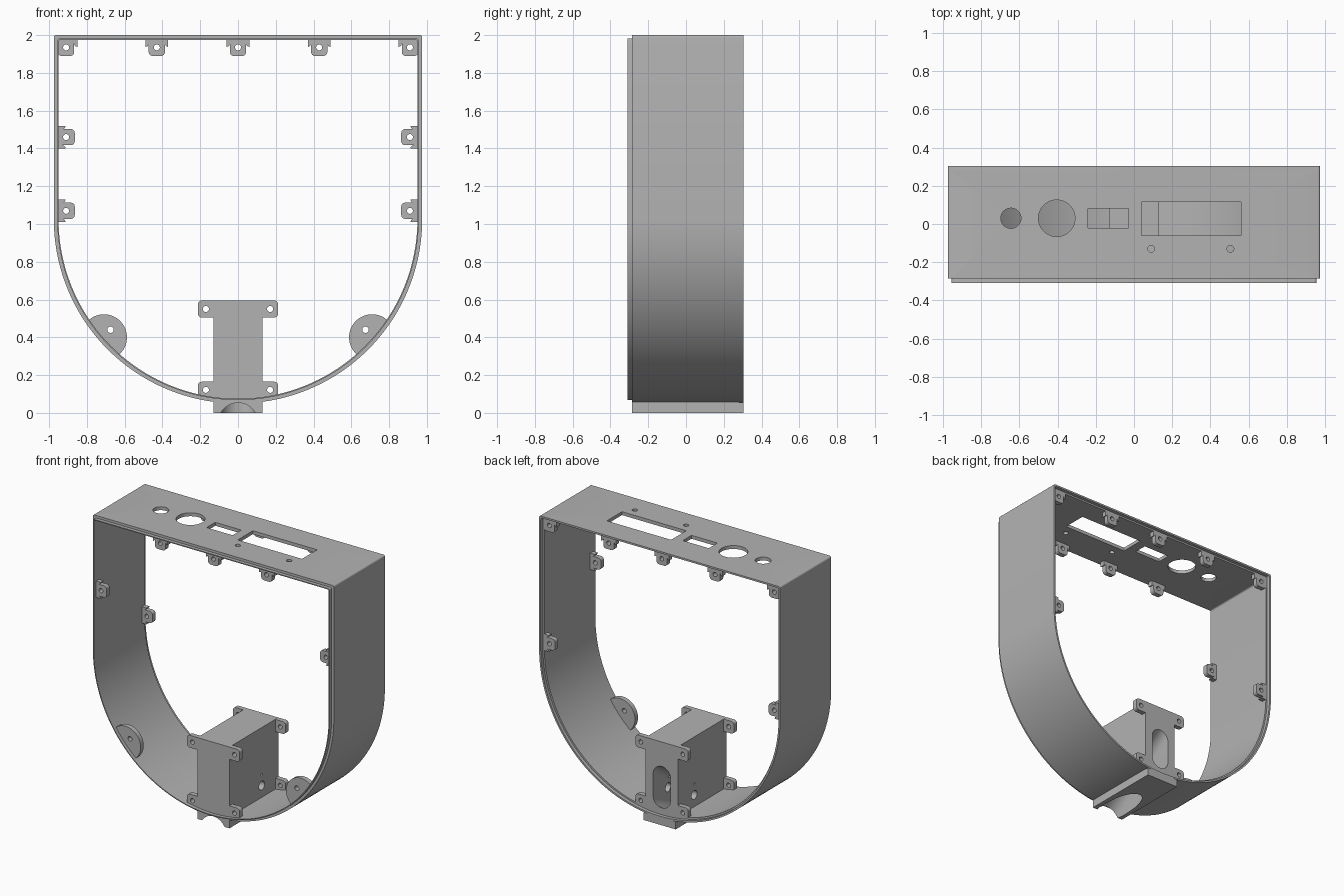
import bpy, bmesh
from math import sin, cos, pi, radians
from mathutils import Vector, Matrix

cube = bpy.data.objects.get("Cube")
if cube:
    bpy.data.objects.remove(cube, do_unlink=True)

grey = bpy.data.materials.new("plain_grey")
grey.use_nodes = True
grey.diffuse_color = (0.45, 0.45, 0.45, 1)
grey.node_tree.nodes["Principled BSDF"].inputs["Base Color"].default_value = grey.diffuse_color

ARC_Z = 1.025             # centre height of the round lower half
FRONT, BACK = -0.285, 0.305
INNER = 0.95              # half width inside the wall
REAR_SEAT = BACK - 0.025  # depth of the step inside the rear edge


def arc(cx, cz, r, a0, a1, n):
    """Points along an arc, angles in degrees."""
    return [(cx + r * cos(radians(a0 + (a1 - a0) * i / n)),
             cz + r * sin(radians(a0 + (a1 - a0) * i / n))) for i in range(n + 1)]


def circle(cx, cz, r, n=24):
    return arc(cx, cz, r, 0, 360, n)[:-1]


def rounded(x0, x1, z0, z1, r):
    return (arc(x1 - r, z1 - r, r, 0, 90, 6) + arc(x0 + r, z1 - r, r, 90, 180, 6)
            + arc(x0 + r, z0 + r, r, 180, 270, 6) + arc(x1 - r, z0 + r, r, 270, 360, 6))


def outline(w):
    """Flat top with tight corners, straight sides, half-round bottom."""
    top, r = ARC_Z + w, 0.012
    return (arc(w - r, top - r, r, 0, 90, 5) + arc(-w + r, top - r, r, 90, 180, 5)
            + arc(0, ARC_Z, w, 180, 360, 96))


def smooth(ob):
    bpy.ops.object.select_all(action="DESELECT")
    ob.select_set(True)
    bpy.context.view_layer.objects.active = ob
    bpy.ops.object.shade_smooth_by_angle(angle=radians(30))


def plate(name, loops, y0, y1):
    """Solid of an outline (with any holes) in x-z, running from y0 to y1."""
    curve = bpy.data.curves.new(name, "CURVE")
    curve.dimensions, curve.fill_mode = "2D", "BOTH"
    curve.extrude = (y1 - y0) / 2
    for loop in loops:
        spline = curve.splines.new("POLY")
        spline.points.add(len(loop) - 1)
        spline.use_cyclic_u = True
        for p, (x, z) in zip(spline.points, loop):
            p.co = (x, z, 0, 1)
    temp = bpy.data.objects.new(name, curve)
    bpy.context.collection.objects.link(temp)
    bpy.context.view_layer.update()
    mesh = bpy.data.meshes.new_from_object(temp)
    bpy.data.objects.remove(temp)
    bm = bmesh.new()
    bm.from_mesh(mesh)
    bmesh.ops.remove_doubles(bm, verts=bm.verts, dist=1e-5)
    turn = Matrix.Translation((0, (y0 + y1) / 2, 0)) @ Matrix.Rotation(pi / 2, 4, "X")
    bm.transform(turn)
    bmesh.ops.recalc_face_normals(bm, faces=bm.faces)
    return finish(name, bm)


def finish(name, bm):
    mesh = bpy.data.meshes.new(name)
    bm.to_mesh(mesh)
    bm.free()
    mesh.materials.append(grey)
    ob = bpy.data.objects.new(name, mesh)
    bpy.context.collection.objects.link(ob)
    smooth(ob)
    return ob


def cylinder(name, loc, r, depth, axis):
    bm = bmesh.new()
    bmesh.ops.create_cone(bm, cap_ends=True, segments=32, radius1=r, radius2=r, depth=depth)
    if axis == "x":
        bm.transform(Matrix.Rotation(pi / 2, 4, "Y"))
    bm.transform(Matrix.Translation(loc))
    return finish(name, bm)


def cut(ob, cutters):
    for c in cutters:
        mod = ob.modifiers.new("cut", "BOOLEAN")
        mod.operation, mod.solver, mod.object = "DIFFERENCE", "EXACT", c
        c.hide_render = True
        c.hide_set(True)
    bpy.context.view_layer.update()
    deps = bpy.context.evaluated_depsgraph_get()
    mesh = bpy.data.meshes.new_from_object(ob.evaluated_get(deps))
    ob.modifiers.clear()
    ob.data = mesh
    smooth(ob)


# Shell: wall, stepped rear edge, thin front lip
shell = plate("shell_wall", [outline(0.975), outline(INNER)], FRONT, REAR_SEAT)
plate("rear_rim", [outline(0.975), outline(0.962)], REAR_SEAT, BACK)
plate("front_lip", [outline(0.957), outline(INNER)], FRONT - 0.025, FRONT)

# Panel openings in the top
openings = [cylinder("round_opening_cutter", (x, y, 2), r, 0.2, "z") for x, y, r in
            [(-0.645, 0.03, 0.053), (-0.405, 0.03, 0.096), (0.09, -0.13, 0.018), (0.505, -0.13, 0.018)]]
openings += [plate("slot_cutter", [[(x0, 1.9), (x1, 1.9), (x1, 2.1), (x0, 2.1)]], y0, y1)
             for x0, x1, y0, y1 in [(-0.24, -0.03, -0.02, 0.08), (0.04, 0.56, -0.06, 0.115)]]

# Slanted cable tunnel, from the front of the foot up to the back of the post
bm = bmesh.new()
rings = []
for t in (-0.1, 1.1):
    r, half = 0.105 - 0.035 * t, 0.08 * t
    y, zc = FRONT + t * (REAR_SEAT - FRONT), -0.06 + 0.325 * t
    pts = arc(0, zc + half, r, 0, 180, 16) + arc(0, zc - half - 0.001, r, 180, 360, 16)
    if half < 0:
        pts = arc(0, zc + 0.001, r, 0, 180, 16) + arc(0, zc - 0.001, r, 180, 360, 16)
    rings.append([bm.verts.new((x, y, z)) for x, z in pts])
n = len(rings[0])
for i in range(n):
    j = (i + 1) % n
    bm.faces.new((rings[0][i], rings[0][j], rings[1][j], rings[1][i]))
for ring in rings:
    bm.faces.new(ring)
bmesh.ops.recalc_face_normals(bm, faces=bm.faces)
tunnel = finish("cable_tunnel_cutter", bm)
cut(shell, openings + [tunnel])

# Post with its foot, side holes and tunnel
post = plate("post", [[(-0.13, 0), (0.13, 0), (0.13, 0.595), (-0.13, 0.595)]], FRONT, REAR_SEAT)
cut(post, [tunnel, cylinder("side_hole_cutter", (0, 0.09, 0.17), 0.032, 0.4, "x"),
           cylinder("pin_hole_cutter", (0, 0.09, 0.25), 0.009, 0.4, "x")])
plate("foot_end", [[(-0.13, 0), (0.13, 0), (0.13, 0.055), (-0.13, 0.055)]], REAR_SEAT, BACK)

# Screw ears on both ends of the post
for end, y0, y1 in [("front", FRONT, FRONT + 0.035), ("back", REAR_SEAT - 0.035, REAR_SEAT)]:
    for s in (-1, 1):
        for level, z0, z1, zh in [("upper", 0.505, 0.595, 0.55), ("lower", 0.085, 0.165, 0.122)]:
            x0, x1 = sorted((s * 0.11, s * 0.213))
            plate(f"{end}_{level}_ear", [rounded(x0, x1, z0, z1, 0.022),
                                         circle(s * 0.17, zh, 0.016)], y0, y1)


def lug(name, x, z, angle, front):
    """Small screw tab whose base points along -v, turned by angle."""
    shape = ([(-0.06, -0.045)] + arc(-0.06, -0.02, 0.017, 90, 0, 5)
             + arc(-0.021, 0.024, 0.022, 180, 90, 6) + arc(0.021, 0.024, 0.022, 90, 0, 6)
             + arc(0.06, -0.02, 0.017, 180, 90, 5) + [(0.06, -0.045)])
    turn = Matrix.Rotation(radians(angle), 2)
    place = lambda pts: [tuple(turn @ Vector(p) + Vector((x, z))) for p in pts]
    y0 = FRONT if front else REAR_SEAT - 0.035
    plate(name, [place(shape), place(circle(0, 0, 0.016))], y0, y0 + 0.035)


# Lugs around the front and back edges
for x in (-0.43, 0, 0.43):
    lug("front_top_lug", x, 1.935, 180, True)
for x in (-0.91, -0.43, 0, 0.43, 0.91):
    lug("back_top_lug", x, 1.935, 180, False)
for s in (-1, 1):
    lug("front_side_lug", s * 0.91, 1.46, s * 90, True)
    lug("back_side_lug", s * 0.91, 1.07, s * 90, False)

# Large round lugs at the lower front, trimmed to the wall
for s in (-1, 1):
    pts = []
    for p in circle(s * 0.71, 0.4, 0.122, 64):
        v = Vector(p) - Vector((0, ARC_Z))
        if v.length > 0.96:
            v = v.normalized() * 0.96
        pts.append((v.x, v.y + ARC_Z))
    plate("round_lug", [pts, circle(s * 0.675, 0.44, 0.017)], FRONT, FRONT + 0.035)
